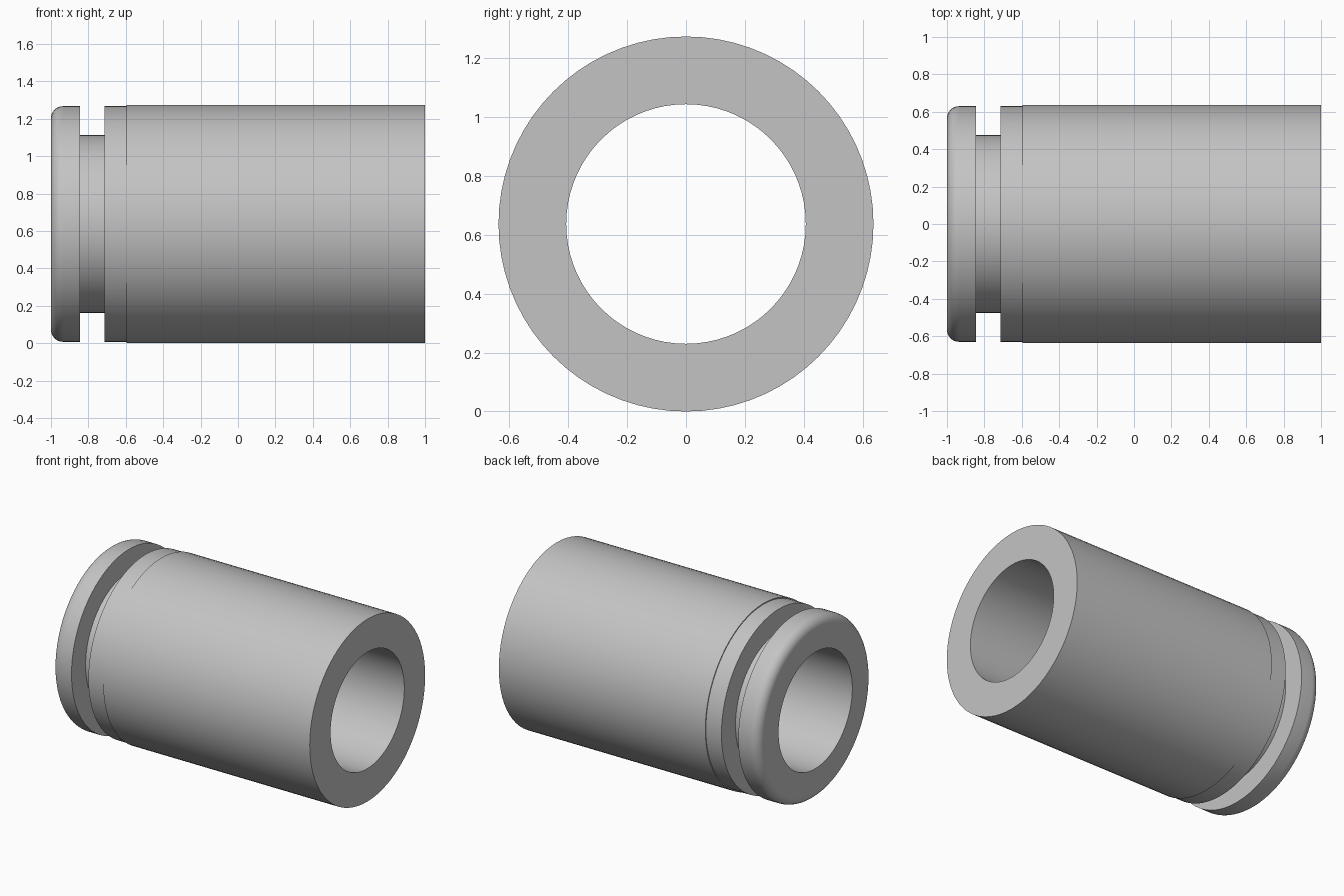
import bpy, bmesh, math

if "Cube" in bpy.data.objects:
    bpy.data.objects.remove(bpy.data.objects["Cube"])

R = 0.637        # main outer radius, also the axis height
COLLAR = 0.63    # slightly thinner collar and lip
GROOVE = 0.475
BORE = 0.407
FILLET = 0.065
SEGMENTS = 72

steel = bpy.data.materials.new("grey steel")
steel.diffuse_color = (0.55, 0.55, 0.55, 1)
steel.use_nodes = True
steel.node_tree.nodes["Principled BSDF"].inputs["Base Color"].default_value = steel.diffuse_color

# Closed half section (x, radius): bore, rounded lip, groove, collar, body
profile = [(1, BORE), (-1, BORE)]
for i in range(9):
    a = math.pi / 2 * i / 8
    profile.append((-1 + FILLET * (1 - math.cos(a)),
                    COLLAR - FILLET * (1 - math.sin(a))))
profile += [(-0.845, COLLAR), (-0.845, GROOVE), (-0.715, GROOVE),
            (-0.715, COLLAR), (-0.595, COLLAR), (-0.595, R), (1, R)]

# Bushing: the section revolved around the x axis
bm = bmesh.new()
rings = []
for s in range(SEGMENTS):
    t = 2 * math.pi * s / SEGMENTS
    rings.append([bm.verts.new((x, r * math.sin(t), R + r * math.cos(t)))
                  for x, r in profile])
n = len(profile)
for s in range(SEGMENTS):
    a, b = rings[s], rings[(s + 1) % SEGMENTS]
    for i in range(n):
        j = (i + 1) % n
        bm.faces.new((a[i], a[j], b[j], b[i]))
bmesh.ops.recalc_face_normals(bm, faces=bm.faces)

mesh = bpy.data.meshes.new("grooved_bushing")
bm.to_mesh(mesh)
bm.free()
mesh.materials.append(steel)
bushing = bpy.data.objects.new("grooved_bushing", mesh)
bpy.context.collection.objects.link(bushing)
bpy.context.view_layer.objects.active = bushing
bushing.select_set(True)
bpy.ops.object.shade_smooth_by_angle(angle=math.radians(30))
